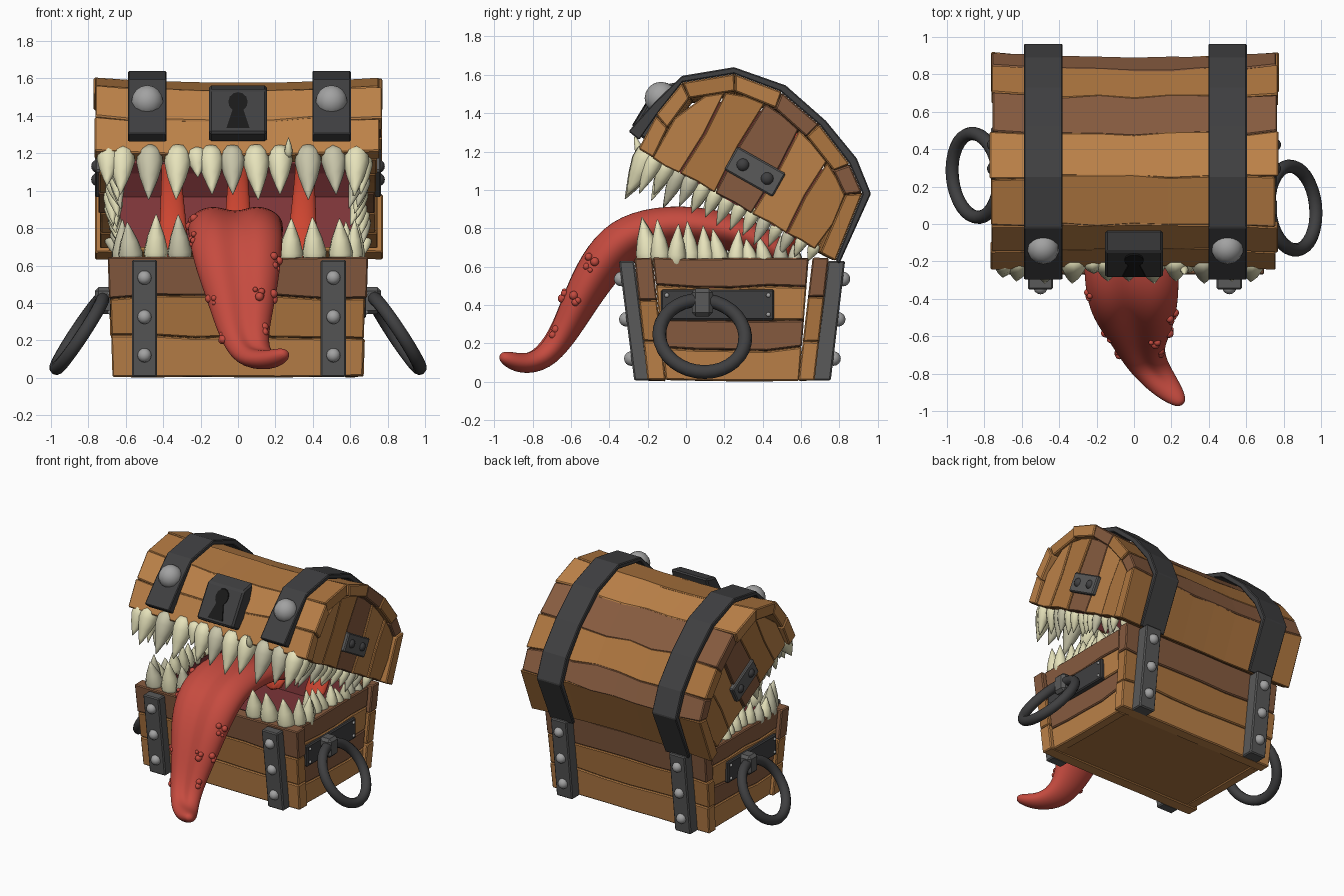
import bpy, bmesh, math, random
from mathutils import Vector as V

if "Cube" in bpy.data.objects:
    bpy.data.objects.remove(bpy.data.objects["Cube"])

random.seed(4)
R = random.uniform


def material(name, r, g, b):
    m = bpy.data.materials.new(name)
    m.diffuse_color = (r, g, b, 1)
    m.use_nodes = True
    m.node_tree.nodes["Principled BSDF"].inputs["Base Color"].default_value = m.diffuse_color
    return m


WOODS = [material("wood_light", .50, .22, .065), material("wood_mid", .42, .18, .05),
         material("wood_dark", .24, .105, .05)]
IRON = material("dark_iron", .05, .05, .052)
STEEL = material("strap_steel", .10, .10, .10)
RIVET = material("rivet_steel", .36, .36, .36)
BLACK = material("keyhole_black", .01, .01, .01)
IVORY = [material("ivory", .80, .77, .50), material("ivory_dull", .58, .56, .40)]
RED = material("tongue_red", .56, .07, .05)
STRAND = material("strand_red", .62, .06, .03)
FLESH = material("mouth_flesh", .20, .035, .04)


# Skin a list of equal-length point rings into one mesh
def loft(name, rings, mat, caps=(True, True), closed=True, smooth=False, bevel=0, sub=0):
    bm = bmesh.new()
    vs = [[bm.verts.new(p) for p in r] for r in rings]
    n = len(vs[0])
    for a, b in zip(vs, vs[1:]):
        for i in range(n if closed else n - 1):
            bm.faces.new((a[i], a[(i + 1) % n], b[(i + 1) % n], b[i]))
    for use, r in zip(caps, (vs[0], vs[-1])):
        if use:
            bm.faces.new(r)
    bmesh.ops.recalc_face_normals(bm, faces=bm.faces)
    me = bpy.data.meshes.new(name)
    bm.to_mesh(me)
    bm.free()
    ob = bpy.data.objects.new(name, me)
    bpy.context.collection.objects.link(ob)
    me.materials.append(mat)
    for p in me.polygons:
        p.use_smooth = smooth
    if bevel:
        ob.modifiers.new("bevel", 'BEVEL').width = bevel
    if sub:
        m = ob.modifiers.new("subdivision", 'SUBSURF')
        m.levels = m.render_levels = sub


# Wavy seams shared by neighbouring boards
def seams(count, n, amp):
    return [[R(-amp, amp) * (0 < i < count - 1 or .3) for _ in range(n + 1)] for i in range(count)]


# Board between two end quads (inner low, outer low, outer high, inner high)
def plank(name, qa, qb, mat, lo, hi, sag=V((0, 0, 0))):
    rings = []
    for k, (l, h) in enumerate(zip(lo, hi)):
        t = k / (len(lo) - 1)
        q = [a.lerp(b, t) + sag * (4 * t * (1 - t)) for a, b in zip(qa, qb)]
        w = (q[2] - q[1]).normalized()
        rings.append([p + w * d for p, d in zip(q, (l, l + .002, h - .002, h))])
    loft(name, rings, mat, bevel=.007)


def extrude_x(name, yz, x0, x1, mat, **kw):
    loft(name, [[V((x, y, z)) for y, z in yz] for x in (x0, x1)], mat, **kw)


def ball(name, loc, r, mat):
    bpy.ops.mesh.primitive_uv_sphere_add(segments=14, ring_count=8, radius=r, location=loc)
    o = bpy.context.object
    o.name = name
    o.data.materials.append(mat)
    bpy.ops.object.shade_smooth()


# Curved fang growing from base along a direction
def tooth(name, base, d, length, r, bend=V((0, 0, 0))):
    d = V(d).normalized()
    s = d.orthogonal().normalized()
    n = d.cross(s)
    loft(name, [[V(base) + d * length * t + bend * t * t + (s * math.cos(a) + n * math.sin(a)) * r * k
                 for a in [i * math.tau / 9 for i in range(9)]]
                for t, k in ((-.08, .6), (.05, .92), (.25, 1), (.55, .72), (.82, .33), (1, .04))],
         random.choice(IVORY + IVORY[:1]), smooth=True)


# ---- Base: front and back boards, side boards, floor, flesh lining ----
H = .645
rows = [.005, .22, .43, H]
for name, yo, lean, th in (("front", -.2, -.07, .095), ("back", .67, .075, -.085)):
    wv = seams(4, 6, .013)
    for i, (z0, z1) in enumerate(zip(rows, rows[1:])):
        q = []
        for s in (-1, 1):
            e = s * (.665 + R(0, .012))
            q.append([V((e * (1 + .03 * z / H), yo + lean * z / H + dy, z))
                      for z, dy in ((z0, th), (z0, 0), (z1, 0), (z1, th))])
        plank(f"base_{name}_board_{i}", *q, WOODS[2] if i == 2 else WOODS[i % 2], wv[i], wv[i + 1])
rows = [.005, .17, .33, .5, H]
for s in (-1, 1):
    wv = seams(5, 4, .013)
    for i, (z0, z1) in enumerate(zip(rows, rows[1:])):
        q = [[V((s * (x + .025 * z / H), y + lean * z / H, z)) for z, x in ((z0, .57), (z0, .645), (z1, .645), (z1, .57))]
             for y, lean in ((-.105, -.068), (.59, .05))]
        plank(f"base_side_board_{i}", *q, WOODS[(0, 2, 0, 2)[i]], wv[i], wv[i + 1])
extrude_x("base_floor", [(-.17, .012), (.64, .012), (.64, .05), (-.17, .05)], -.64, .64, WOODS[1])
loft("base_flesh", [[V((x * k, y, z)) for x, y in ((-1, y0), (1, y0), (1, y1), (-1, y1))]
                    for z, k, y0, y1 in ((.45, .555, -.12, .59), (.63, .575, -.15, .62))], FLESH, caps=(True, False))

# ---- Base straps with rivets ----
for x in (-.5, .51):
    for name, i0, i1, o0, o1 in (("front", -.19, -.27, -.27, -.35), ("back", .66, .74, .755, .83)):
        loft(f"base_{name}_strap", [[V((x + dx, y, z)) for dx, y in ((-.068, i), (-.068, o), (.068, o), (.068, i))]
                                    for z, i, o in ((.005, i0, o0), (.63, i1, o1))], STEEL, bevel=.008)
        for z in (.12, .325, .535):
            ball("strap_rivet", (x, o0 + (o1 - o0) * z / .63, z), .038, RIVET)

# ---- Side plates and ring handles ----
for s, yc in ((1, .085), (-1, .26)):
    extrude_x("handle_plate", [(-.13, .32), (.46, .32), (.46, .48), (-.13, .48)], s * .63, s * .685, IRON, bevel=.008)
    for y in (-.1, .43):
        for z in (.35, .45):
            ball("plate_pin", (s * .685, y, z), .012, RIVET)
    extrude_x("handle_clip", [(yc - .055, .34), (yc + .055, .34), (yc + .055, .485), (yc - .055, .485)],
              s * .66, s * .765, STEEL, bevel=.02)
    bpy.ops.mesh.primitive_torus_add(major_radius=.225, minor_radius=.036, major_segments=32, minor_segments=10,
                                     location=(s * .848, yc, .238), rotation=(0, s * .99, .1))
    bpy.context.object.name = "ring_handle"
    bpy.context.object.data.materials.append(IRON)
    bpy.ops.object.shade_smooth()

# ---- Lid: arched boards, tilted open ----
P = [V(p) for p in ((-.25, 1.21), (-.15, 1.40), (-.02, 1.56), (.25, 1.605), (.49, 1.515),
                    (.70, 1.335), (.85, 1.14), (.92, .98), (.78, .63))]
C = V((.265, .92))
Q = [p + (C - p).normalized() * .09 for p in P]
wv = seams(len(P), 8, .013)
for i in range(len(P) - 1):
    ends = [[V((s * e, p.x, p.y)) for p in (Q[i], P[i], P[i + 1], Q[i + 1])] for s, e in ((-1, R(.755, .775)), (1, R(.755, .775)))]
    d = (C - (P[i] + P[i + 1]) / 2).normalized() * .028
    plank(f"lid_board_{i}", *ends, WOODS[(0, 0, 1, 0, 2, 1, 2, 1)[i]], wv[i], wv[i + 1], V((0, d.x, d.y)))
extrude_x("lid_flesh", [p + (C - p).normalized() * .135 for p in P], -.685, .685, FLESH, closed=False)

# Lid end boards, laid out along the rim (u) and up from it (v)
O, E1, E2 = P[0], V((.871, -.491)), V((.491, .871))
QL = [V(((q - O).dot(E1), (q - O).dot(E2))) for q in Q]


def arch(u):
    for a, b in zip(QL, QL[1:]):
        if a.x <= u <= b.x and b.x > a.x:
            return a.y + (b.y - a.y) * (u - a.x) / (b.x - a.x)
    return 0


cuts = [.083, .25, .46, .68, .89, 1.06]
bow = [0, .012, -.012, .01, -.012, .02]
for i, (a, b) in enumerate(zip(cuts, cuts[1:])):
    a, b, m = a + .002, b - .002, (a + b) / 2
    uv = [(a, 0), (m, R(-.008, .008)), (b, 0), (b + bow[i + 1], arch(b) * .5), (b, arch(b)), (m, arch(m)),
          (a, arch(a)), (a + bow[i], arch(a) * .5)]
    for s in (-1, 1):
        extrude_x(f"lid_end_board_{i}", [O + E1 * p + E2 * q for p, q in uv], s * .67, s * R(.73, .75),
                  WOODS[(0, 1, 2, 0, 1)[i]], bevel=.006)
for s in (-1, 1):
    c = V((.36, 1.095))
    extrude_x("lid_end_plate", [c + E1 * a + E2 * b for a, b in ((-.145, -.07), (.145, -.07), (.145, .07), (-.145, .07))],
              s * .72, s * .765, STEEL, bevel=.008)
    for k in (-.073, .073):
        ball("end_plate_bolt", (s * .75, *(c + E1 * k)), .036, IRON)

# ---- Lid straps with domed rivets ----
inner = [(-.245, 1.26), (-.14, 1.41)] + [tuple(p) for p in P[2:]]
outer = [(-.30, 1.305), (-.17, 1.45), (-.02, 1.595), (.25, 1.64), (.52, 1.545), (.73, 1.36),
         (.89, 1.165), (.965, .98), (.80, .615)]
for x in (-.485, .5):
    loft("lid_strap", [[V((x + dx, *p)) for dx, p in ((-.103, i), (-.103, o), (.103, o), (.103, i))]
                       for i, o in zip(inner, outer)], IRON, bevel=.006)
    ball("lid_rivet", (x, -.13, 1.478), .086, RIVET)

# ---- Lock and keyhole ----
extrude_x("lock", [(-.29, 1.31), (-.15, 1.54), (-.03, 1.565), (-.08, 1.40), (-.21, 1.26)], -.155, .155, IRON, bevel=.012)
hole = [(.052 * math.cos(a), 1.475 + .052 * math.sin(a)) for a in [math.radians(-55 + 29 * i) for i in range(11)]]
hole += [(-.062, 1.335), (.062, 1.335)]
loft("keyhole", [[V((x, -.29 + (z - 1.31) * .609 + d, z)) for x, z in hole] for d in (.02, -.008)], BLACK)

# ---- Teeth: front rows, then both sides ----
for x, L in ((-.69, .2), (-.615, .25), (-.47, .28), (-.32, .28), (-.22, .15), (-.145, .25), (-.03, .25), (.095, .28),
             (.225, .25), (.375, .28), (.51, .25), (.635, .26)):
    tooth("upper_front_tooth", (x, -.185, 1.21), (R(-.08, .08), -.38, -.87), L, .04 + L * .115, V((0, -.02, 0)))
tooth("stray_tooth", (.27, -.24, 1.19), (0, -.3, 1), .1, .022)
for x in (-.57, -.44, -.31, .28, .41, .55):
    tooth("lower_front_tooth", (x, -.19, .61), (R(-.1, .1), -.12, 1), R(.22, .27), .066, V((0, -.01, 0)))
for s in (-1, 1):
    for k in range(14):
        t = k / 13
        tooth("upper_side_tooth", (s * (.665 + R(-.02, .02)), *(O + E1 * (.1 + .95 * t) + E2 * .02)),
              (s * R(-.2, .1), -.4, -.87), (.23 - .12 * t) * R(.75, 1.1), .048 - .016 * t, V((-s * .02, 0, 0)))
    for k in range(10):
        t = k / 9
        tooth("lower_side_tooth", (s * (.61 + R(-.02, .02)), -.13 + .7 * t, .61), (s * R(-.15, .1), R(-.25, .1), 1),
              (.23 - .09 * t) * R(.7, 1.1), .052 - .012 * t)

# ---- Tongue: grooved sweep (x, y, z, half width, half thickness), with warts ----
path = [(0, .62, .58, .2, .06), (0, .4, .75, .24, .1), (-.01, .1, .825, .25, .115), (-.02, -.15, .82, .25, .125),
        (-.01, -.34, .75, .25, .14), (0, -.46, .61, .23, .13), (.02, -.56, .43, .185, .105),
        (.03, -.65, .24, .135, .08), (.07, -.75, .115, .105, .07), (.16, -.86, .09, .08, .055),
        (.235, -.935, .12, .05, .04), (.26, -.965, .135, .02, .018)]


def tongue_point(i, a, k=1):
    t = (V(path[min(i + 1, len(path) - 1)][:3]) - V(path[max(i - 1, 0)][:3])).normalized()
    s = (V((1, 0, 0)) - t * t.x).normalized()
    groove = 1 - (.5 * math.exp(-(math.cos(a) / .3) ** 2) if math.sin(a) > 0 and i < 9 else 0)
    return V(path[i][:3]) + s * path[i][3] * k * math.cos(a) + t.cross(s) * path[i][4] * k * math.sin(a) * groove


loft("tongue", [[tongue_point(i, j * math.tau / 16, 1.03) for j in range(16)] for i in range(len(path))],
     RED, smooth=True, sub=2)
for i, deg in ((3, 165), (4, 172), (5, 20), (6, 10), (6, 160), (7, 20), (7, 170), (6, 60)):
    for k in range(4):
        a = math.radians(deg + R(-12, 12))
        ball("tongue_wart", tongue_point(i, a, .97).lerp(tongue_point(i + 1, a, .97), R(0, .3)), R(.012, .024), RED)

# ---- Flesh strands at the back of the mouth ----
for x in (-.34, 0, .34):
    keys = ((.40, .52, .10), (.52, .68, .085), (.60, .85, .075), (.62, 1.02, .06), (.60, 1.18, .05), (.55, 1.36, .08))
    loft("flesh_strand", [[V((x * (1 + .1 * (z - .6)) + r * math.cos(a), y + r * .5 * math.sin(a), z))
                           for a in [j * math.tau / 10 for j in range(10)]] for y, z, r in keys], STRAND, smooth=True, sub=1)
